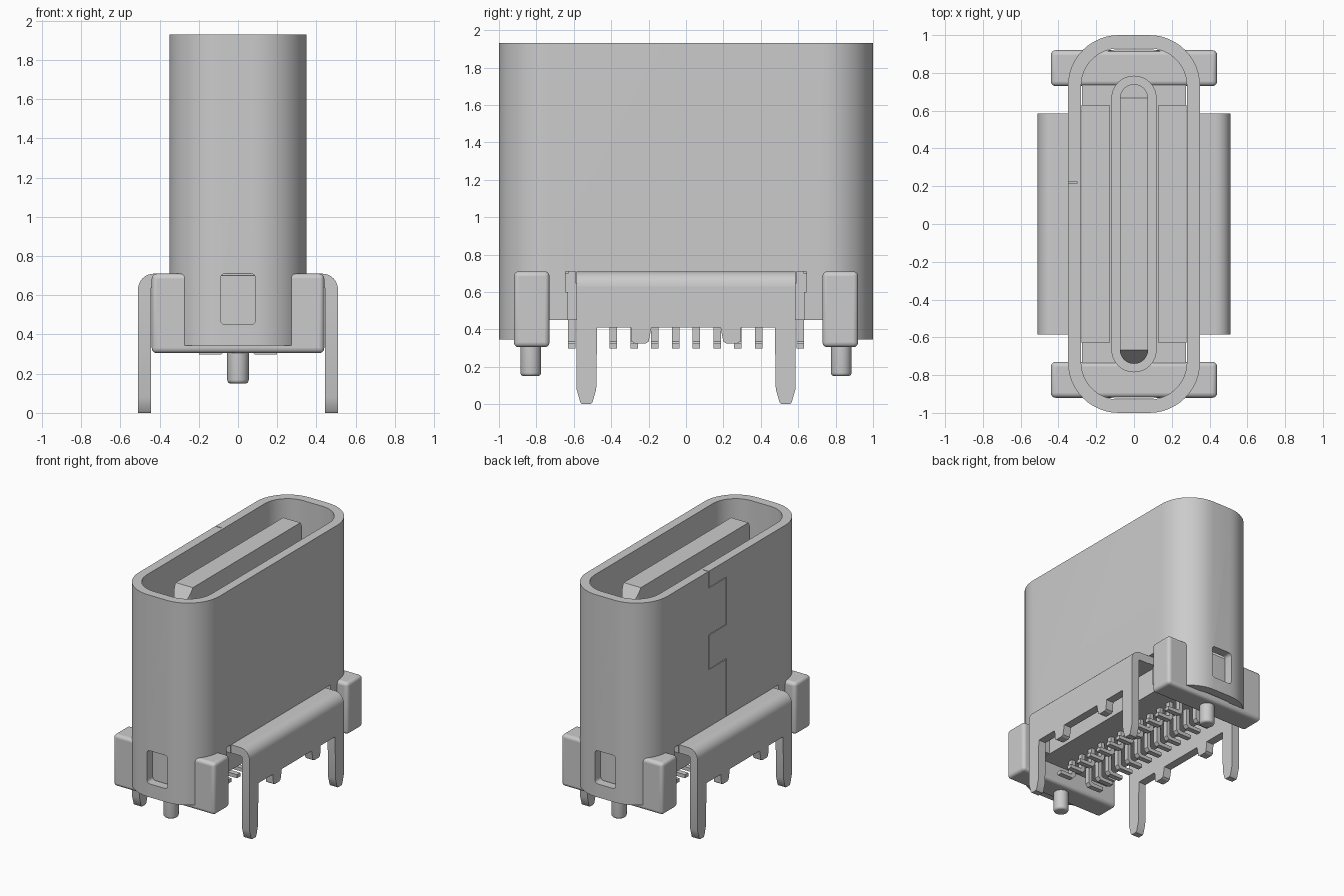
import bpy, bmesh, math
from mathutils import Vector

if "Cube" in bpy.data.objects:
    bpy.data.objects.remove(bpy.data.objects["Cube"])

grey = bpy.data.materials.new("light_grey")
grey.use_nodes = True
grey.diffuse_color = (0.6, 0.6, 0.6, 1)
grey.node_tree.nodes["Principled BSDF"].inputs["Base Color"].default_value = (0.6, 0.6, 0.6, 1)


def finish(name, bm):
    """Turn a bmesh into a shaded object."""
    bmesh.ops.recalc_face_normals(bm, faces=bm.faces)
    mesh = bpy.data.meshes.new(name)
    bm.to_mesh(mesh)
    bm.free()
    obj = bpy.data.objects.new(name, mesh)
    bpy.context.collection.objects.link(obj)
    mesh.materials.append(grey)
    shade(obj)
    return obj


def activate(obj):
    bpy.ops.object.select_all(action='DESELECT')
    obj.select_set(True)
    bpy.context.view_layer.objects.active = obj


def shade(obj):
    activate(obj)
    bpy.ops.object.shade_smooth_by_angle(angle=math.radians(30))


def prism(name, outline, axis, lo, hi):
    """Extrude a 2D outline along x (outline yz), y (outline xz) or z (outline xy)."""
    bm = bmesh.new()
    place = {'x': lambda a, b: (lo, a, b), 'y': lambda a, b: (a, lo, b),
             'z': lambda a, b: (a, b, lo)}[axis]
    face = bm.faces.new([bm.verts.new(place(a, b)) for a, b in outline])
    out = bmesh.ops.extrude_face_region(bm, geom=[face])
    step = Vector([(hi - lo) * (axis == c) for c in 'xyz'])
    bmesh.ops.translate(bm, vec=step, verts=[v for v in out['geom'] if isinstance(v, bmesh.types.BMVert)])
    return finish(name, bm)


def rounded(hx, hy, r, cx=0, cy=0, n=12):
    """Rounded rectangle outline."""
    pts = []
    for k, (sx, sy) in enumerate([(1, 1), (-1, 1), (-1, -1), (1, -1)]):
        for i in range(n + 1):
            a = math.pi / 2 * (k + i / n)
            p = (cx + sx * (hx - r) + r * math.cos(a), cy + sy * (hy - r) + r * math.sin(a))
            if not pts or math.dist(p, pts[-1]) > 1e-5:
                pts.append(p)
    if math.dist(pts[0], pts[-1]) < 1e-5:
        pts.pop()
    return pts


def box(name, x, y, z):
    return prism(name, [(x[0], y[0]), (x[1], y[0]), (x[1], y[1]), (x[0], y[1])], 'z', *z)


def cut(obj, cutter):
    mod = obj.modifiers.new("cut", 'BOOLEAN')
    mod.operation, mod.solver, mod.object = 'DIFFERENCE', 'EXACT', cutter
    activate(obj)
    bpy.ops.object.modifier_apply(modifier=mod.name)
    bpy.data.objects.remove(cutter)


def bevel(obj, width):
    mod = obj.modifiers.new("bevel", 'BEVEL')
    mod.width, mod.segments = width, 4
    activate(obj)
    bpy.ops.object.modifier_apply(modifier=mod.name)
    shade(obj)


# Metal shell: hollow rounded tube
TOP = 1.93
shell = prism("shell", rounded(0.35, 1.0, 0.27), 'z', 0.345, TOP)
cut(shell, prism("bore", rounded(0.28, 0.93, 0.2), 'z', 0.2, 2.1))
# Side openings left by the folded-out brackets, with corner reliefs
cut(shell, box("side_gap", (-0.5, 0.5), (-0.73, 0.73), (0.2, 0.45)))
cut(shell, box("fold_gap", (-0.5, 0.5), (-0.63, 0.63), (0.3, 0.645)))
for s in (-1, 1):
    cut(shell, box("relief", (-0.5, 0.5), sorted((s * 0.59, s * 0.645)), (0.6, 0.71)))
# Latch windows in both ends
cut(shell, prism("windows", rounded(0.09, 0.13, 0.025, 0, 0.58, 4), 'y', -1.1, 1.1))
# Interlocking seam on one long side
seam = [(0.22, 1.95), (0.22, 1.8), (0, 1.8), (0, 1.43), (0.22, 1.43),
        (0.22, 1.16), (0, 1.16), (0, 0.72)]
G = 0.0025
for (y0, z0), (y1, z1) in zip(seam, seam[1:]):
    cut(shell, box("seam", (-0.4, -0.3), (min(y0, y1) - G, max(y0, y1) + G),
                   (min(z0, z1) - G, max(z0, z1) + G)))
shade(shell)

# Insulating core and the contact shields on its floor
prism("core", rounded(0.275, 0.925, 0.2), 'z', 0.45, 0.7)
for s in (-1, 1):
    box("floor_shield", sorted((s * 0.13, s * 0.279)), (-0.63, 0.63), (0.69, 0.74))

# Tongue with stepped root and sloped ends
prism("tongue_root", rounded(0.12, 0.785, 0.12), 'z', 0.65, 0.95)
tongue = prism("tongue", rounded(0.075, 0.74, 0.075), 'z', 0.9, 1.9)
bm = bmesh.new()
bm.from_mesh(tongue.data)
for s in (-1, 1):
    res = bmesh.ops.bisect_plane(bm, geom=bm.verts[:] + bm.edges[:] + bm.faces[:],
                                 plane_co=(0, s * 0.667, 1.9), plane_no=(0, s * 0.85, 0.5),
                                 clear_outer=True)
    edges = [e for e in res['geom_cut'] if isinstance(e, bmesh.types.BMEdge)]
    bmesh.ops.edgeloop_fill(bm, edges=edges)
bmesh.ops.recalc_face_normals(bm, faces=bm.faces)
bm.to_mesh(tongue.data)
bm.free()
shade(tongue)

# End blocks and locating pegs
for s in (-1, 1):
    block = box("end_block", (-0.44, 0.44), sorted((s * 0.73, s * 0.92)), (0.305, 0.71))
    bevel(block, 0.025)
    bm = bmesh.new()
    bmesh.ops.create_cone(bm, cap_ends=True, segments=32, radius1=0.055, radius2=0.055, depth=0.2)
    bmesh.ops.translate(bm, verts=bm.verts, vec=(0, s * 0.83, 0.25))
    rim = [e for e in bm.edges if all(v.co.z < 0.16 for v in e.verts)]
    bmesh.ops.bevel(bm, geom=rim, offset=0.018, segments=4, profile=0.5, affect='EDGES')
    finish("locating_peg", bm)

# Folded side brackets: bent strip, then a plate with legs and tabs
half = [(0, 0.41), (0.185, 0.41), (0.2, 0.335), (0.215, 0.325), (0.275, 0.325), (0.29, 0.335),
        (0.295, 0.41), (0.475, 0.41), (0.48, 0.08), (0.5, 0.01), (0.51, 0), (0.555, 0),
        (0.565, 0.01), (0.585, 0.08), (0.585, 0.63)]
plate = half[1:] + [(-y, z) for y, z in reversed(half[1:])]
arc = [math.pi / 2 * i / 8 for i in range(9)]
bend = ([(0.28, 0.71)] + [(0.43 + 0.08 * math.sin(a), 0.63 + 0.08 * math.cos(a)) for a in arc]
        + [(0.43 + 0.015 * math.sin(a), 0.63 + 0.015 * math.cos(a)) for a in reversed(arc)]
        + [(0.28, 0.645)])
for s in (-1, 1):
    prism("bracket_bend", [(s * x, z) for x, z in bend], 'y', -0.585, 0.585)
    prism("bracket_plate", plate, 'x', *sorted((s * 0.445, s * 0.51)))

# Two rows of soldering pins
pin = [(0.065, 0.5), (0.065, 0.32), (0.085, 0.297), (0.2, 0.297), (0.2, 0.325),
       (0.105, 0.325), (0.095, 0.335), (0.095, 0.5)]
for s in (-1, 1):
    for i in range(12):
        y = (i - 5.5) * 0.111
        prism("solder_pin", [(s * x, z) for x, z in pin], 'y', y - 0.02, y + 0.02)
